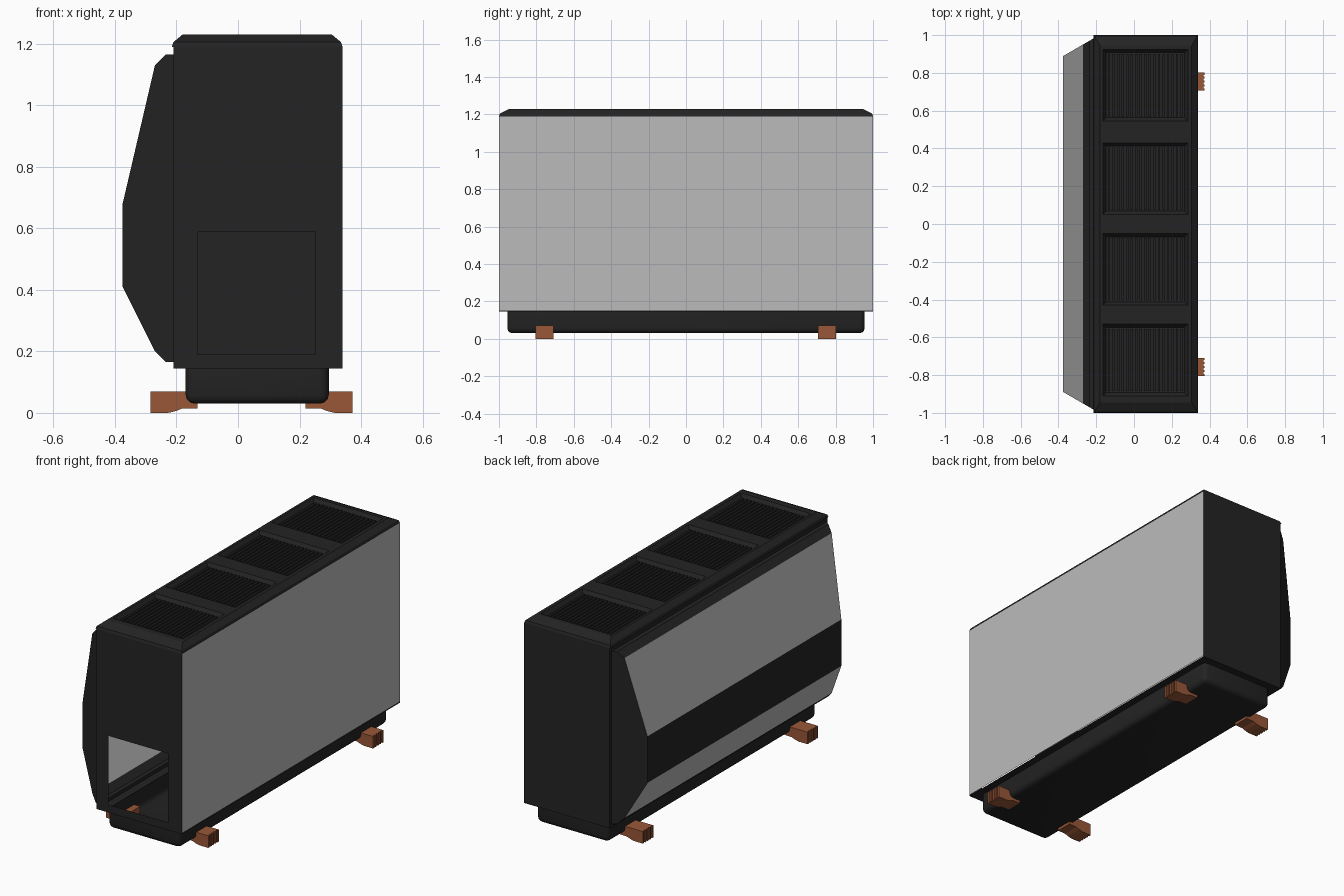
import bpy, bmesh
from mathutils import Vector

cube = bpy.data.objects.get("Cube")
if cube:
    bpy.data.objects.remove(cube, do_unlink=True)


def material(name, rgb):
    m = bpy.data.materials.new(name)
    m.use_nodes = True
    m.diffuse_color = (*rgb, 1)
    m.node_tree.nodes["Principled BSDF"].inputs["Base Color"].default_value = (*rgb, 1)
    return m


BLACK = material("black casing", (0.017, 0.017, 0.017))
GREY = material("grey panel", (0.5, 0.5, 0.5))
BROWN = material("brown feet", (0.32, 0.095, 0.04))


def finish(name, bm, *mats):
    mesh = bpy.data.meshes.new(name)
    bm.to_mesh(mesh)
    bm.free()
    for m in mats:
        mesh.materials.append(m)
    ob = bpy.data.objects.new(name, mesh)
    bpy.context.collection.objects.link(ob)
    return ob


def add_box(bm, lo, hi):
    verts = bmesh.ops.create_cube(bm, size=1)["verts"]
    lo, hi = Vector(lo), Vector(hi)
    for v in verts:
        v.co = (lo + hi) / 2 + v.co * (hi - lo)


def add_sheet(bm, us, vs, place, holes=()):
    """Flat sheet of cells between the cut lines, leaving out the listed cells."""
    pts = [[bm.verts.new(place(u, v)) for u in us] for v in vs]
    faces = {}
    for j in range(len(vs) - 1):
        for i in range(len(us) - 1):
            if (i, j) not in holes:
                faces[i, j] = bm.faces.new((pts[j][i], pts[j][i + 1],
                                            pts[j + 1][i + 1], pts[j + 1][i]))
    return faces


LEFT, RIGHT, END = 0.34, -0.21, 1.0
BASE, EAVES, TOP = 0.145, 1.19, 1.23
HOLE = [(1, 1)]

# Hollow casing: ends, access opening, framed side and underside rim
bm = bmesh.new()
add_sheet(bm, (RIGHT, -0.13, 0.25, LEFT), (BASE, 0.19, 0.59, EAVES),
          lambda u, v: (u, -END, v), HOLE)
add_sheet(bm, (LEFT, RIGHT), (BASE, EAVES), lambda u, v: (u, END, v))
add_sheet(bm, (END, 0.985, -0.985, -END), (BASE, 0.165, 1.165, EAVES),
          lambda u, v: (RIGHT, u, v), HOLE)
add_sheet(bm, (LEFT, 0.285, -0.16, RIGHT), (-END, -0.945, 0.945, END),
          lambda u, v: (u, v, BASE), HOLE)
finish("casing", bm, BLACK)

# Large flat side panel
bm = bmesh.new()
add_sheet(bm, (-END, END), (BASE + 0.005, EAVES), lambda u, v: (LEFT, u, v))
finish("side_panel", bm, GREY)

# Bulging side, painted on its two sloping faces
profile = [(RIGHT, 1.165), (-0.235, 1.165), (-0.27, 1.13), (-0.375, 0.68),
           (-0.375, 0.41), (-0.27, 0.2), (-0.235, 0.165), (RIGHT, 0.165)]
bm = bmesh.new()
rows = [[bm.verts.new((x, s * (0.985 + (x - RIGHT) * 0.58), z)) for x, z in profile]
        for s in (1, -1)]
for i in range(len(profile) - 1):
    f = bm.faces.new((rows[0][i], rows[0][i + 1], rows[1][i + 1], rows[1][i]))
    f.material_index = int(i in (2, 4))
bm.faces.new(rows[0][::-1])
bm.faces.new(rows[1])
finish("bulging_side", bm, BLACK, GREY)

# Roof with sloped edges and four sunken vents
centres = (-0.72, -0.24, 0.24, 0.735)
HALF = 0.19
cuts = [-0.945] + [c + s * HALF for c in centres for s in (-1, 1)] + [0.945]
bm = bmesh.new()
cells = add_sheet(bm, (-0.18, -0.165, 0.285, 0.305), cuts, lambda u, v: (u, v, TOP))
rim = [e for e in bm.edges if e.is_boundary]
for dx, dy, z in ((0.03, 0.05, 1.205), (0.005, 0.005, EAVES)):
    out = bmesh.ops.extrude_edge_only(bm, edges=rim)["geom"]
    for v in (g for g in out if isinstance(g, bmesh.types.BMVert)):
        v.co.x += dx if v.co.x > 0.06 else -dx
        v.co.y += dy if v.co.y > 0 else -dy
        v.co.z = z
    # keep the sides straight between the corners
    ring = [g for g in out if isinstance(g, bmesh.types.BMVert)]
    hx, lx = max(v.co.x for v in ring), min(v.co.x for v in ring)
    hy, ly = max(v.co.y for v in ring), min(v.co.y for v in ring)
    rim = [g for g in out if isinstance(g, bmesh.types.BMEdge)]
    for v in ring:
        if hy - 0.01 > v.co.y > ly + 0.01:
            v.co.y += dy if v.co.y < 0 else -dy
        elif hx - 0.02 > v.co.x > lx + 0.02:
            v.co.x += dx if v.co.x < 0.06 else -dx
bm.normal_update()
vents = [cells[1, 2 * k + 1] for k in range(len(centres))]
bmesh.ops.inset_individual(bm, faces=vents, thickness=0.025, depth=-0.025)
finish("roof", bm, BLACK)

# Vent slats
bm = bmesh.new()
for c in centres:
    for k in range(17):
        x = -0.132 + k * 0.024
        add_box(bm, (x - 0.006, c - 0.165, TOP - 0.026), (x + 0.006, c + 0.165, TOP - 0.013))
finish("vent_slats", bm, BLACK)

# Open tub under the casing with rounded edges
bm = bmesh.new()
add_box(bm, (-0.17, -0.955, 0.03), (0.295, 0.955, BASE))
bm.normal_update()
bmesh.ops.delete(bm, geom=[f for f in bm.faces if f.normal.z > 0.9], context="FACES_ONLY")
edges = [e for e in bm.edges if not e.is_boundary]
bmesh.ops.bevel(bm, geom=edges, offset=0.028, segments=3, profile=0.5, affect="EDGES")
tub = finish("lower_tub", bm, BLACK)
bpy.context.view_layer.objects.active = tub
tub.select_set(True)
bpy.ops.object.shade_smooth_by_angle(angle=0.7)
tub.select_set(False)

# Feet with stepped soles and ribbed outer ends
sole = [(0.22, 0.07), (0.22, 0.015), (0.27, 0.014), (0.29, 0.006), (0.315, 0),
        (0.367, 0), (0.367, 0.07)]
MIDDLE = 0.044
for side, sx in (("left", 1), ("right", -1)):
    for place, y in (("front", -0.757), ("back", 0.754)):
        bm = bmesh.new()
        ends = [[bm.verts.new((x, y + d, z)) for x, z in sole] for d in (-0.048, 0.048)]
        bm.faces.new(ends[0])
        bm.faces.new(ends[1][::-1])
        for i in range(len(sole)):
            j = (i + 1) % len(sole)
            bm.faces.new((ends[0][j], ends[0][i], ends[1][i], ends[1][j]))
        for k in range(5):
            r = y - 0.048 + k * 0.021
            add_box(bm, (0.36, r, 0), (0.373, r + 0.012, 0.07))
        if sx < 0:
            for v in bm.verts:
                v.co.x = 2 * MIDDLE - v.co.x
        bmesh.ops.recalc_face_normals(bm, faces=bm.faces)
        finish(place + "_" + side + "_foot", bm, BROWN)
